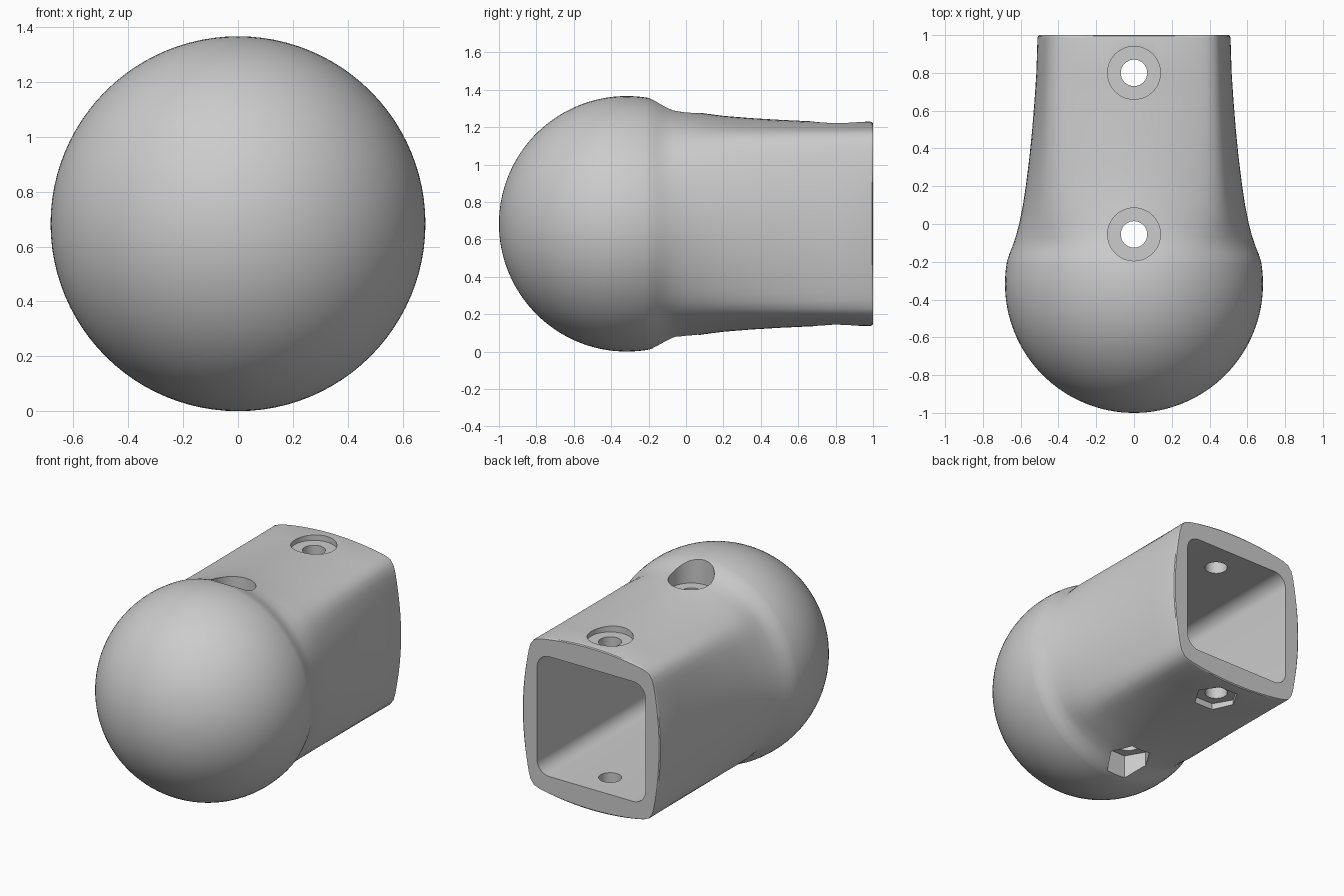
import bpy, bmesh
from math import sin, cos, pi, sqrt
from mathutils import Matrix, Vector

if "Cube" in bpy.data.objects:
    bpy.data.objects.remove(bpy.data.objects["Cube"])

R = 0.683            # ball radius, also the height of the centre axis
BALL_Y = R - 1
SEG = 96

grey = bpy.data.materials.new("plain grey")
grey.use_nodes = True
grey.diffuse_color = (0.6, 0.6, 0.6, 1)
grey.node_tree.nodes["Principled BSDF"].inputs["Base Color"].default_value = grey.diffuse_color


def make_object(name, bm):
    bmesh.ops.recalc_face_normals(bm, faces=bm.faces)
    mesh = bpy.data.meshes.new(name)
    bm.to_mesh(mesh)
    bm.free()
    mesh.materials.append(grey)
    obj = bpy.data.objects.new(name, mesh)
    bpy.context.collection.objects.link(obj)
    return obj


def neck_radius(angle, a, b, blend):
    """Radius of a square with bowed sides, fading into a circle."""
    d = 0.467
    k = ((a + b) / 2 - d) / d ** 2
    low, high = 0.0, 1.0
    for _ in range(30):
        r = (low + high) / 2
        x, z = abs(r * cos(angle)), abs(r * sin(angle))
        inside = ((x + k * z * z) / a) ** 24 + ((z + k * x * x) / b) ** 24 < 1
        low, high = (r, high) if inside else (low, r)
    return low * blend + (a + b) / 2 * (1 - blend)


# Ball and neck as one loft along y
angles = [2 * pi * i / SEG for i in range(SEG)]
rings = []
ball_cut = -0.2
y_steps = 40
for i in range(1, y_steps):
    lat = pi * i / 64
    y = BALL_Y - R * cos(lat)
    if y < ball_cut - 0.01:
        rings.append((y, [R * sin(lat)] * SEG))

# y, half width, half height
neck = [(-0.2, 0.673, 0.673), (-0.16, 0.661, 0.66), (-0.12, 0.645, 0.641),
        (-0.07, 0.628, 0.62), (0, 0.608, 0.606), (0.1, 0.588, 0.59),
        (0.2, 0.573, 0.577), (0.35, 0.554, 0.565), (0.5, 0.539, 0.556),
        (0.65, 0.527, 0.549), (0.8, 0.517, 0.544), (0.985, 0.511, 0.546),
        (0.995, 0.508, 0.543), (1, 0.501, 0.536)]
for y, a, b in neck:
    t = min(1, (y - ball_cut) / 0.2)
    blend = t * t * (3 - 2 * t)
    rings.append((y, [neck_radius(ang, a, b, blend) for ang in angles]))

bm = bmesh.new()
loops = [[bm.verts.new((r * cos(g), y, R + r * sin(g))) for r, g in zip(radii, angles)]
         for y, radii in rings]
pole = bm.verts.new((0, -1, R))
for i in range(SEG):
    j = (i + 1) % SEG
    bm.faces.new((pole, loops[0][i], loops[0][j]))
    for p, q in zip(loops, loops[1:]):
        bm.faces.new((p[i], p[j], q[j], q[i]))
bm.faces.new(loops[-1])
body = make_object("ball_end_cap", bm)


def cut(points, low, high, matrix):
    """Cut a straight prism with the given outline out of the body."""
    bm = bmesh.new()
    ends = [[bm.verts.new(matrix @ Vector((x, y, h))) for x, y in points] for h in (low, high)]
    for end in ends:
        bm.faces.new(end)
    for i in range(len(points)):
        j = (i + 1) % len(points)
        bm.faces.new((ends[0][i], ends[0][j], ends[1][j], ends[1][i]))
    cutter = make_object("cutter", bm)
    cutter.hide_render = True
    mod = body.modifiers.new("cut", "BOOLEAN")
    mod.operation = "DIFFERENCE"
    mod.solver = "EXACT"
    mod.object = cutter
    bpy.context.view_layer.objects.active = body
    bpy.ops.object.modifier_apply(modifier=mod.name)
    bpy.data.objects.remove(cutter)


def polygon(radius, sides):
    return [(radius * cos(2 * pi * i / sides), radius * sin(2 * pi * i / sides))
            for i in range(sides)]


# Square socket with rounded corners, open at the back
half, corner = 0.4, 0.09
outline = []
for quarter in range(4):
    mid = pi / 4 + quarter * pi / 2
    for i in range(9):
        g = quarter * pi / 2 + i * pi / 16
        outline.append(((half - corner) * sqrt(2) * cos(mid) + corner * cos(g),
                        (half - corner) * sqrt(2) * sin(mid) + corner * sin(g)))
cut(outline, -1.1, 0.25, Matrix.Translation((0, 0, R)) @ Matrix.Rotation(pi / 2, 4, "X"))

# Bolt holes: round recess on top, hexagonal nut pocket below
for y in (-0.055, 0.8):
    place = Matrix.Translation((0, y, 0))
    cut(polygon(0.07, 40), -0.2, 1.6, place)
    cut(polygon(0.14, 48), 1.19, 1.6, place)
    cut(polygon(0.14, 6), -0.2, 0.178, place)

# Smooth shading with sharp rims
bpy.ops.object.select_all(action="DESELECT")
body.select_set(True)
bpy.context.view_layer.objects.active = body
bpy.ops.object.shade_smooth_by_angle(angle=pi / 6)
